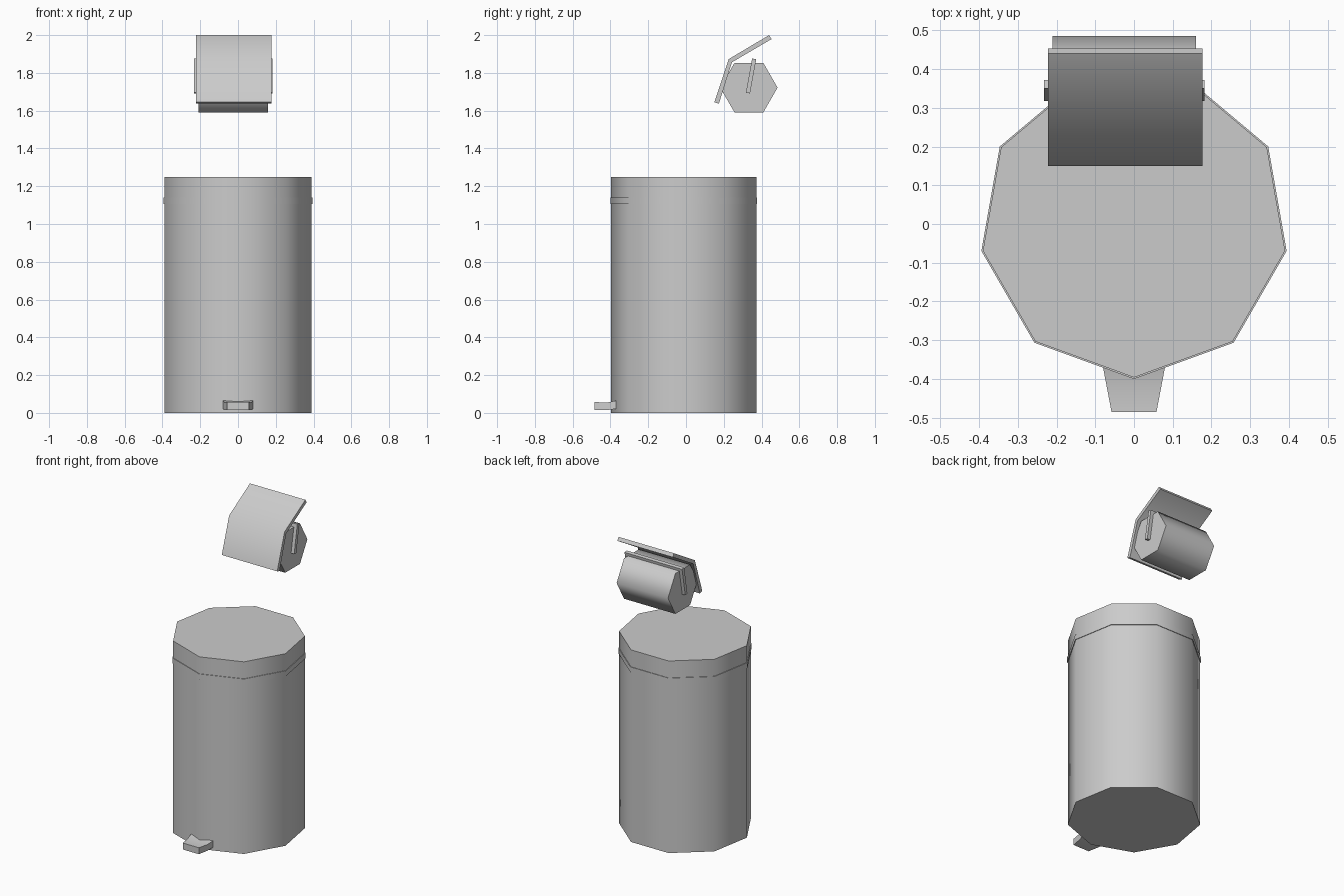
import bpy, bmesh, math
from mathutils import Vector

cube = bpy.data.objects.get("Cube")
if cube:
    bpy.data.objects.remove(cube, do_unlink=True)

grey = bpy.data.materials.new("light_grey")
grey.use_nodes = True
colour = (0.6, 0.6, 0.6, 1)
grey.diffuse_color = colour
grey.node_tree.nodes["Principled BSDF"].inputs["Base Color"].default_value = colour


def loft(name, start, end):
    """Solid between two matching outlines, with smooth sides and sharp ends."""
    bm = bmesh.new()
    a = [bm.verts.new(p) for p in start]
    b = [bm.verts.new(p) for p in end]
    bm.faces.new(a)
    bm.faces.new(b)
    for i in range(len(a)):
        j = (i + 1) % len(a)
        bm.faces.new((a[i], a[j], b[j], b[i]))
    bmesh.ops.recalc_face_normals(bm, faces=bm.faces)
    mesh = bpy.data.meshes.new(name)
    bm.to_mesh(mesh)
    bm.free()
    mesh.materials.append(grey)
    ob = bpy.data.objects.new(name, mesh)
    bpy.context.collection.objects.link(ob)
    bpy.ops.object.select_all(action='DESELECT')
    ob.select_set(True)
    bpy.context.view_layer.objects.active = ob
    bpy.ops.object.shade_smooth_by_angle(angle=math.radians(65))
    return ob


def prism_x(name, profile, x0, x1):
    """Extrude a (y, z) profile along x."""
    return loft(name, [(x0, y, z) for y, z in profile], [(x1, y, z) for y, z in profile])


def nonagon(radius, z):
    turns = [math.radians(40 * i - 90) for i in range(9)]
    return [(radius * math.cos(t), radius * math.sin(t), z) for t in turns]


# Pedal bin with a slim lid band
loft("bin_body", nonagon(0.396, 0), nonagon(0.396, 1.25))
loft("lid_band", nonagon(0.4, 1.105), nonagon(0.4, 1.14))

# Pedal, tapering forward with a raised heel
pedal = prism_x("pedal", [(-0.485, 0.015), (-0.415, 0.015), (-0.37, 0.022),
                          (-0.37, 0.065), (-0.415, 0.055), (-0.485, 0.057)], -1, 1)
for v in pedal.data.vertices:
    v.co.x *= 0.058 + (v.co.y + 0.485) * 0.19

# Paper roll with six sides
hexagon = [(0.333 + 0.152 * math.cos(math.radians(60 * i)),
            1.722 + 0.152 * math.sin(math.radians(60 * i))) for i in range(6)]
prism_x("paper_roll", hexagon, -0.21, 0.16)

# Bent cover plate
prism_x("roll_cover", [(0.15, 1.645), (0.226, 1.873), (0.44, 2.0),
                       (0.453, 1.979), (0.243, 1.856), (0.174, 1.637)], -0.222, 0.177)

# Bracket: two side arms joined by a bar over the roll
foot, top = Vector((0.328, 1.693)), Vector((0.361, 1.874))
along = (top - foot).normalized()
side = Vector((-along.y, along.x)) * 0.011


def strip(p, q):
    return [p - side, q - side, q + side, p + side]


for name, x in (("right_arm", -0.232), ("left_arm", 0.16)):
    prism_x(name, strip(foot, top), x, x + 0.022)
prism_x("bracket_bar", strip(top - along * 0.022, top), -0.232, 0.182)
